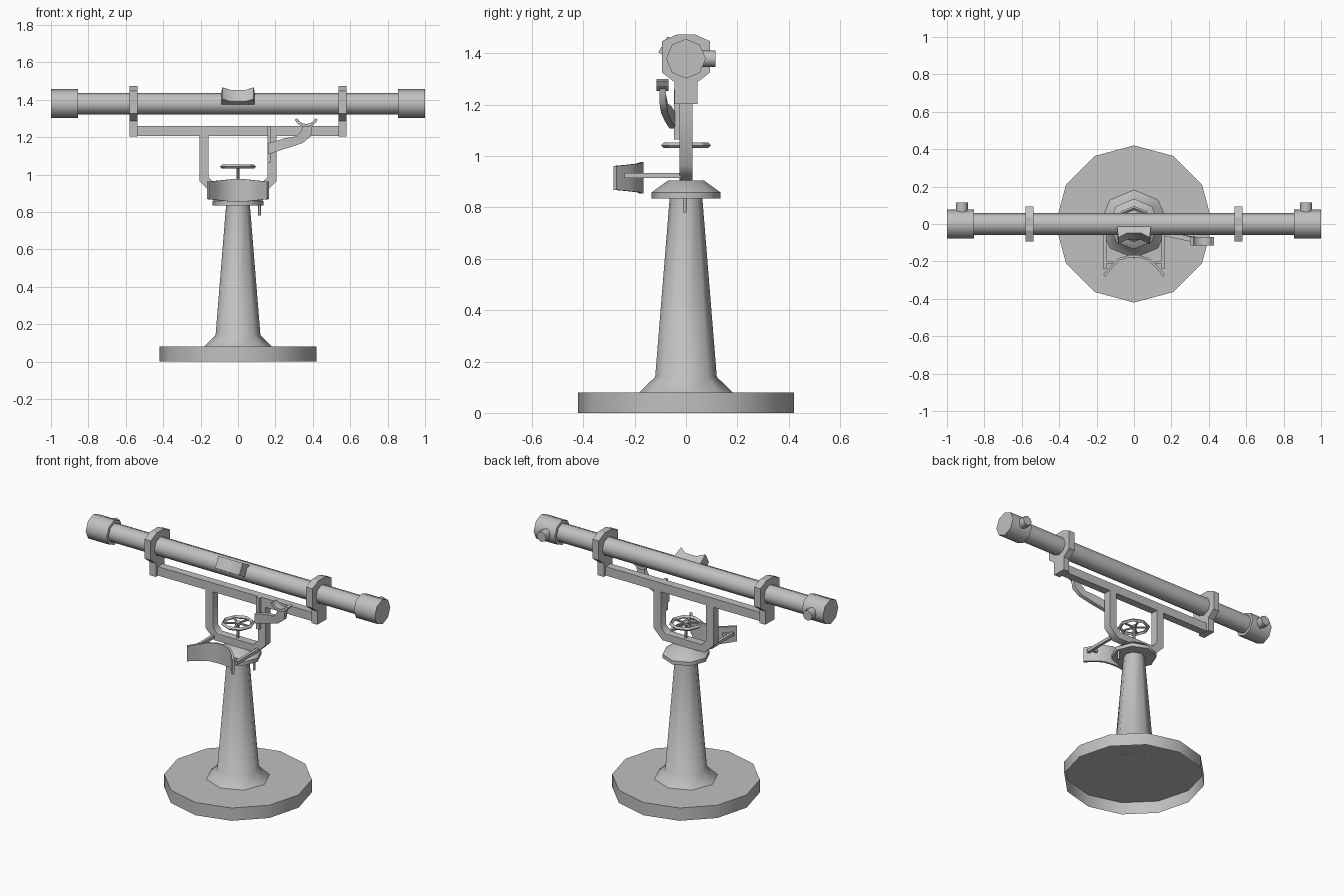
import bpy, bmesh, math
from mathutils import Vector, Matrix

cube = bpy.data.objects.get("Cube")
if cube:
    bpy.data.objects.remove(cube, do_unlink=True)

grey = bpy.data.materials.new("plain_grey")
grey.use_nodes = True
tone = (0.53, 0.53, 0.53, 1)
grey.diffuse_color = tone
grey.node_tree.nodes["Principled BSDF"].inputs["Base Color"].default_value = tone


def loft(name, rings, smooth=None, closed=False, open_start=False):
    """Skin a row of equal-length point rings."""
    bm = bmesh.new()
    rows = [[bm.verts.new(p) for p in ring] for ring in rings]
    n = len(rows[0])
    pairs = list(zip(rows, rows[1:])) + ([(rows[-1], rows[0])] if closed else [])
    for a, b in pairs:
        for i in range(n):
            j = (i + 1) % n
            bm.faces.new((a[i], a[j], b[j], b[i]))
    if not closed:
        bm.faces.new(rows[-1])
        if not open_start:
            bm.faces.new(rows[0])
    bmesh.ops.recalc_face_normals(bm, faces=bm.faces)
    mesh = bpy.data.meshes.new(name)
    bm.to_mesh(mesh)
    bm.free()
    mesh.materials.append(grey)
    if smooth:
        mesh.shade_smooth()
        mesh.set_sharp_from_angle(angle=math.radians(smooth))
    obj = bpy.data.objects.new(name, mesh)
    bpy.context.collection.objects.link(obj)
    return obj


def turned(name, profile, sides=8, axis="Z", at=(0, 0, 0), open_start=False):
    """Lathe (radius, position) pairs around an axis through a point."""
    turn = {"X": Matrix.Rotation(math.pi / 2, 3, "Y"),
            "Y": Matrix.Rotation(-math.pi / 2, 3, "X"),
            "Z": Matrix.Identity(3)}[axis]
    angles = [math.tau * i / sides for i in range(sides)]
    rings = [[turn @ Vector((r * math.cos(a), r * math.sin(a), h)) + Vector(at)
              for a in angles] for r, h in profile]
    return loft(name, rings, smooth=50, open_start=open_start)


def box(name, lo, hi):
    corners = [(lo[0], lo[1]), (hi[0], lo[1]), (hi[0], hi[1]), (lo[0], hi[1])]
    return loft(name, [[(x, y, z) for x, y in corners] for z in (lo[2], hi[2])])


def mirrored(points):
    return points + [(-x, z) for x, z in reversed(points)]


# Hollow base, open underneath, and pedestal standing on it
turned("floor_base", [(0.42, 0), (0.42, 0.08)], sides=12, open_start=True)
turned("pedestal", [(0.183, 0.079), (0.12, 0.14), (0.063, 0.845)])
turned("collar", [(0.135, 0.835), (0.135, 0.858), (0.07, 0.905)])
turned("lock_pin", [(0.007, 0.78), (0.007, 0.86)], at=(0.115, -0.005, 0))

# Yoke and beam
yoke_outer = mirrored([(0.207, 1.21), (0.207, 0.965), (0.145, 0.905)])
yoke_inner = mirrored([(0.157, 1.21), (0.157, 0.985), (0.125, 0.95)])
loft("yoke", [[(o[0], -0.025, o[1]), (o[0], 0.025, o[1]),
               (i[0], 0.025, i[1]), (i[0], -0.025, i[1])]
              for o, i in zip(yoke_outer, yoke_inner)], smooth=50)
box("beam", (-0.575, -0.025, 1.205), (0.575, 0.025, 1.26))

# Long tube with end housings, side windows and clamps
AXIS_Z = 1.379
turned("main_tube", [(0.058, -0.87), (0.058, 0.87)], axis="X", at=(0, 0, AXIS_Z))
clamp = mirrored([(0.034, 1.474), (0.094, 1.447), (0.094, 1.326),
                  (0.044, 1.287), (0.044, 1.203)])
for side, s in (("left", 1), ("right", -1)):
    turned(side + "_end_housing", [(0.077, 0.855 * s), (0.077, s)],
           axis="X", at=(0, 0, AXIS_Z))
    turned(side + "_end_window", [(0.032, 0.04), (0.032, 0.115)],
           axis="Y", at=(0.92 * s, 0, AXIS_Z))
    loft(side + "_clamp", [[(x * s, y, z) for y, z in clamp] for x in (0.538, 0.58)])

# Eyepiece hood: tilted block with a hollowed front face
out = Vector((0, -0.86, 0.5)).normalized()
up = Vector((0, 0.5, 0.86)).normalized()
mid = Vector((0, -0.09, 1.435))
hood = []
for t, dip in ((-1, 0), (-0.45, 0.028), (0.45, 0.028), (1, 0)):
    front = mid - out * dip + Vector((0.084 * t, 0, 0))
    back = mid - out * 0.085 + Vector((0.092 * t, 0, 0))
    hood.append([front - up * 0.036, front + up * 0.036,
                 back + up * 0.036, back - up * 0.036])
loft("eyepiece_hood", hood, smooth=50)

# Hand wheel on its stem
WHEEL_Z = 1.042
turned("wheel_stem", [(0.008, 0.9), (0.008, WHEEL_Z)], sides=6)
turned("wheel_hub", [(0.018, WHEEL_Z - 0.008), (0.018, WHEEL_Z + 0.008)])
rim = []
for k in range(8):
    a = math.tau * k / 8
    rim.append([(r * math.cos(a), r * math.sin(a), WHEEL_Z + h)
                for r, h in ((0.097, 0), (0.086, 0.011), (0.074, 0), (0.086, -0.011))])
loft("wheel_rim", rim, closed=True)
for k in range(5):
    spoke = box("wheel_spoke", (0, -0.005, -0.004), (0.08, 0.005, 0.004))
    spoke.location.z = WHEEL_Z
    spoke.rotation_euler.z = math.tau * k / 5

# Curved body rest carried on two arms
rest = []
for x, y in mirrored([(0.165, -0.27), (0.125, -0.223), (0.08, -0.182), (0.025, -0.166)]):
    h = 0.064 - 0.105 * abs(x)
    nx = 0.06 * x
    rest.append([(x, y, 0.915 - h), (x, y, 0.915 + h),
                 (x - nx, y - 0.012, 0.915 + h), (x - nx, y - 0.012, 0.915 - h)])
loft("body_rest", rest, smooth=50)
for side, s in (("left", 1), ("right", -1)):
    xs = sorted((0.146 * s, 0.164 * s))
    box(side + "_rest_arm", (xs[0], -0.24, 0.915), (xs[1], -0.02, 0.935))
    xs = sorted((0.115 * s, 0.155 * s))
    box(side + "_rest_link", (xs[0], -0.212, 0.915), (xs[1], -0.198, 0.935))

# Side support: hanging post, bent arm and crescent cradle
box("support_post", (0.157, -0.046, 1.065), (0.177, -0.02, 1.26))
low = [(0.16, 1.108), (0.25, 1.137), (0.345, 1.168), (0.39, 1.205), (0.398, 1.262)]
high = [(0.16, 1.167), (0.25, 1.194), (0.315, 1.205), (0.34, 1.237), (0.345, 1.262)]
depth = [-0.052, -0.07, -0.084, -0.09, -0.091]
arm = [[(a[0], y - 0.013, a[1]), (b[0], y - 0.013, b[1]),
        (b[0], y + 0.013, b[1]), (a[0], y + 0.013, a[1])]
       for a, b, y in zip(low, high, depth)]
loft("support_arm", arm, smooth=50)
cradle = []
for k in range(7):
    a = math.radians(205 + 130 * k / 6)
    c, s = math.cos(a), math.sin(a)
    cradle.append([(0.365 + r * c, y, 1.322 + r * s)
                   for r, y in ((0.052, -0.114), (0.068, -0.114),
                                (0.068, -0.069), (0.052, -0.069))])
loft("support_cradle", cradle)
